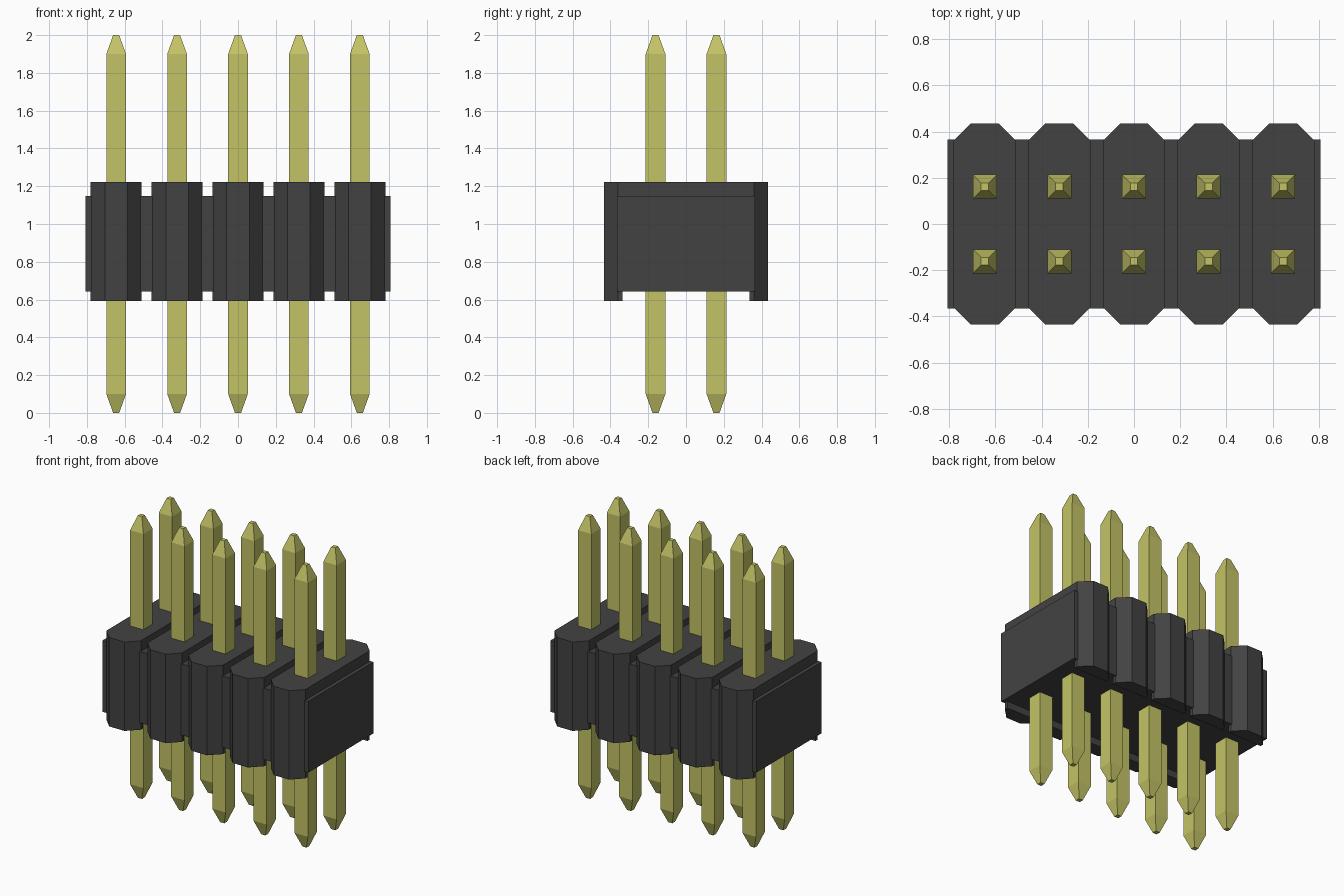
import bpy, bmesh

old = bpy.data.objects.get("Cube")
if old:
    bpy.data.objects.remove(old, do_unlink=True)

PITCH = 0.3225
COLUMNS = 5


def material(name, rgb):
    m = bpy.data.materials.new(name)
    m.use_nodes = True
    m.diffuse_color = (*rgb, 1)
    bsdf = next(n for n in m.node_tree.nodes if n.type == 'BSDF_PRINCIPLED')
    bsdf.inputs["Base Color"].default_value = (*rgb, 1)
    bsdf.inputs["Roughness"].default_value = 0.6
    return m


def to_mesh(bm, name, mat):
    bmesh.ops.recalc_face_normals(bm, faces=bm.faces)
    mesh = bpy.data.meshes.new(name)
    bm.to_mesh(mesh)
    bm.free()
    mesh.materials.append(mat)
    return mesh


def place(name, mesh, loc=(0, 0, 0)):
    ob = bpy.data.objects.new(name, mesh)
    ob.location = loc
    bpy.context.collection.objects.link(ob)
    return ob


def housing_cell_mesh(mat):
    """Side profile with two feet, extruded across x, outer uprights chamfered."""
    half = [(0.435, 1.222), (0.435, 0.592), (0.335, 0.592), (0.335, 0.66)]
    profile = half + [(-y, z) for y, z in reversed(half)]
    bm = bmesh.new()
    face = bm.faces.new([bm.verts.new((-0.135, y, z)) for y, z in profile])
    ext = bmesh.ops.extrude_face_region(bm, geom=[face])
    moved = [g for g in ext["geom"] if isinstance(g, bmesh.types.BMVert)]
    bmesh.ops.translate(bm, verts=moved, vec=(0.27, 0, 0))
    uprights = [e for e in bm.edges
                if all(abs(v.co.y) > 0.43 for v in e.verts)
                and abs(e.verts[0].co.z - e.verts[1].co.z) > 0.5]
    bmesh.ops.bevel(bm, geom=uprights, offset=0.075, offset_type='OFFSET',
                    segments=1, affect='EDGES')
    return to_mesh(bm, "housing_cell", mat)


def web_mesh(mat):
    """Block that joins the cells and shows between and beside them."""
    bm = bmesh.new()
    bmesh.ops.create_cube(bm, size=1)
    bmesh.ops.scale(bm, verts=bm.verts, vec=(1.614, 0.73, 0.505))
    bmesh.ops.translate(bm, verts=bm.verts, vec=(0, 0, 0.8945))
    return to_mesh(bm, "housing_web", mat)


def pin_mesh(mat):
    """Square pin tapered to a blunt tip at both ends."""
    bm = bmesh.new()
    rings = []
    for z, r in [(0, 0.016), (0.1, 0.052), (1.9, 0.052), (2, 0.016)]:
        rings.append([bm.verts.new((sx * r, sy * r, z))
                      for sx, sy in ((-1, -1), (1, -1), (1, 1), (-1, 1))])
    for low, high in zip(rings, rings[1:]):
        for i in range(4):
            j = (i + 1) % 4
            bm.faces.new((low[i], low[j], high[j], high[i]))
    bm.faces.new(rings[0])
    bm.faces.new(rings[-1])
    return to_mesh(bm, "pin", mat)


black = material("black plastic", (0.055, 0.055, 0.055))
gold = material("yellow metal", (0.55, 0.55, 0.135))

# Housing and pins
place("housing_web", web_mesh(black))
cell, pin = housing_cell_mesh(black), pin_mesh(gold)
for i in range(COLUMNS):
    x = (i - (COLUMNS - 1) / 2) * PITCH
    place(f"housing_cell_{i + 1}", cell, (x, 0, 0))
    for row, y in (("front", -PITCH / 2), ("back", PITCH / 2)):
        place(f"{row}_pin_{i + 1}", pin, (x, y, 0))
